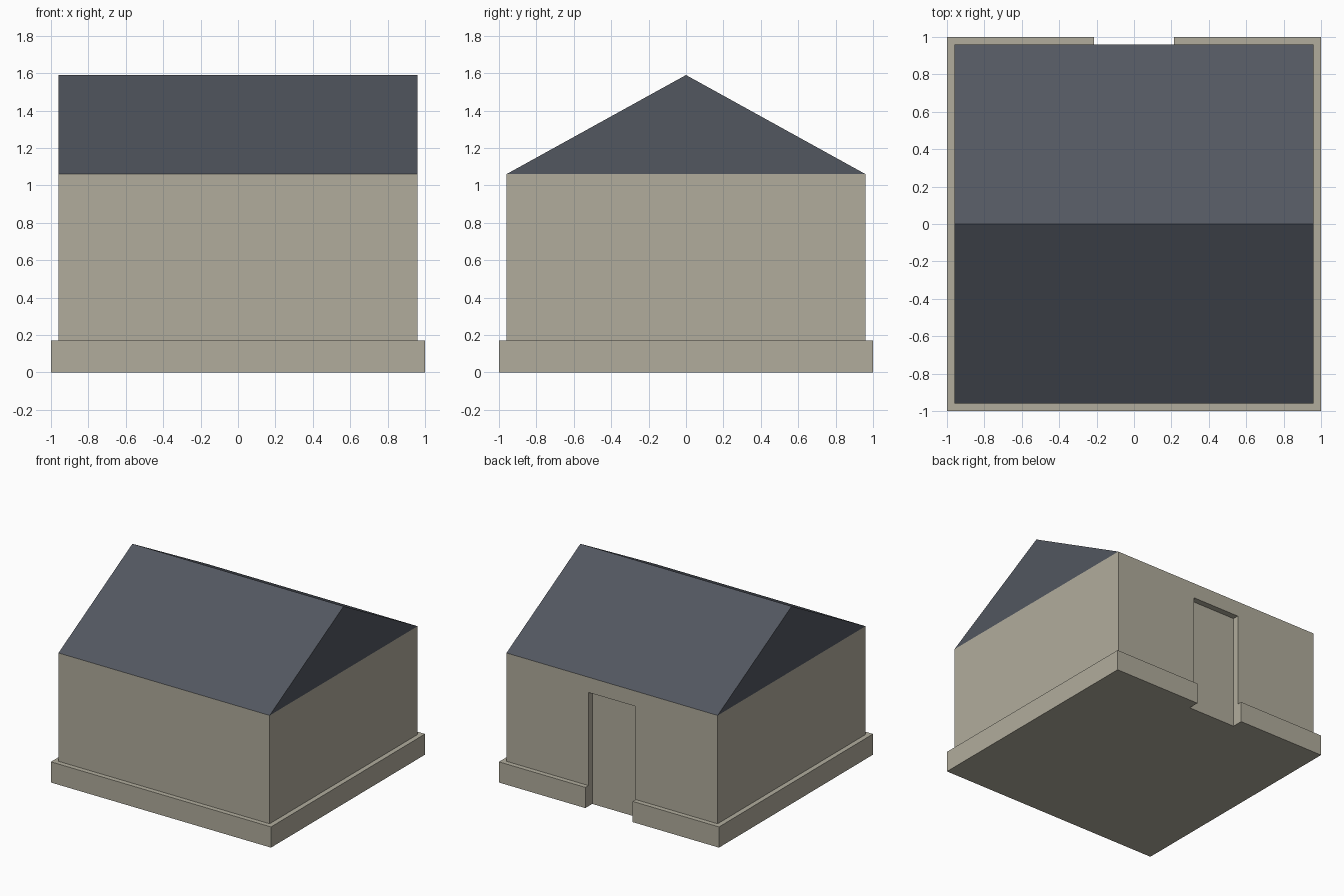
import bpy
import bmesh
from mathutils import Vector

if "Cube" in bpy.data.objects:
    bpy.data.objects.remove(bpy.data.objects["Cube"])

PLINTH, WALL, PLINTH_TOP, EAVES, RIDGE = 1.0, 0.96, 0.17, 1.06, 1.59
DOOR_HALF, DOOR_TOP, DOOR_Y = 0.215, 0.935, 0.91


def material(name, rgb):
    mat = bpy.data.materials.new(name)
    mat.diffuse_color = (*rgb, 1)
    mat.use_nodes = True
    mat.node_tree.nodes["Principled BSDF"].inputs["Base Color"].default_value = mat.diffuse_color
    return mat


def make_object(name, bm, mat):
    bmesh.ops.recalc_face_normals(bm, faces=bm.faces)
    mesh = bpy.data.meshes.new(name)
    bm.to_mesh(mesh)
    bm.free()
    mesh.materials.append(mat)
    ob = bpy.data.objects.new(name, mesh)
    bpy.context.collection.objects.link(ob)
    return ob


def box(lo, hi):
    bm = bmesh.new()
    bmesh.ops.create_cube(bm, size=1)
    lo, hi = Vector(lo), Vector(hi)
    bmesh.ops.scale(bm, vec=hi - lo, verts=bm.verts)
    bmesh.ops.translate(bm, vec=(lo + hi) / 2, verts=bm.verts)
    return bm


def extrude(bm, face, offset, keep):
    geom = bmesh.ops.extrude_face_region(bm, geom=[face], use_keep_orig=keep)["geom"]
    bmesh.ops.translate(bm, vec=offset,
                        verts=[v for v in geom if isinstance(v, bmesh.types.BMVert)])
    if not keep and face.is_valid:
        bmesh.ops.delete(bm, geom=[face], context='FACES_ONLY')


stone = material("stone", (0.44, 0.415, 0.335))
slate = material("slate", (0.085, 0.095, 0.117))

# Plinth and walls in one shell: inset the plinth top, then raise it
bm = box((-PLINTH, -PLINTH, 0), (PLINTH, PLINTH, PLINTH_TOP))
top = max(bm.faces, key=lambda f: f.calc_center_median().z)
bmesh.ops.inset_region(bm, faces=[top], thickness=PLINTH - WALL,
                       use_even_offset=True)
extrude(bm, top, (0, 0, EAVES - PLINTH_TOP), keep=False)
walls = make_object("walls", bm, stone)

# Recessed doorway in the back wall
cutter = make_object("doorway_cutter", box((-DOOR_HALF, DOOR_Y, -0.2),
                                           (DOOR_HALF, 1.2, DOOR_TOP)), stone)
cutter.hide_render = True
mod = walls.modifiers.new("doorway", 'BOOLEAN')
mod.operation = 'DIFFERENCE'
mod.solver = 'EXACT'
mod.object = cutter
bpy.context.view_layer.objects.active = walls
bpy.ops.object.modifier_apply(modifier=mod.name)
bpy.data.objects.remove(cutter)

# Gable roof: triangle profile extruded along x
bm = bmesh.new()
gable = bm.faces.new([bm.verts.new((-WALL, y, z)) for y, z in
                      ((-WALL, EAVES), (WALL, EAVES), (0, RIDGE))])
extrude(bm, gable, (2 * WALL, 0, 0), keep=True)
make_object("roof", bm, slate)
